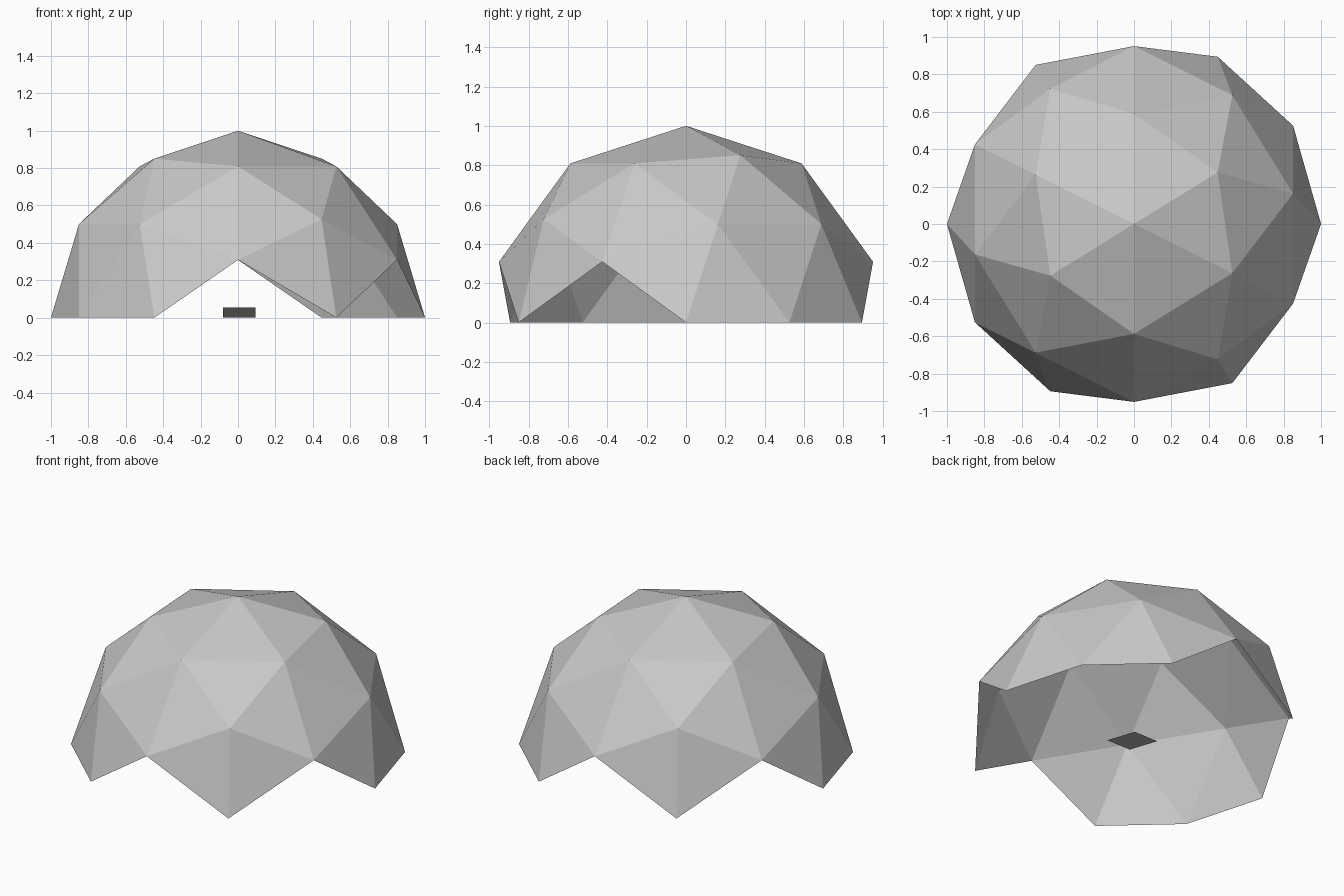
import bpy, bmesh, math
from itertools import combinations, product
from mathutils import Vector, Matrix

cube = bpy.data.objects.get("Cube")
if cube:
    bpy.data.objects.remove(cube, do_unlink=True)

# Single light grey material
grey = bpy.data.materials.new("light_grey")
grey.use_nodes = True
colour = (0.58, 0.58, 0.58, 1)
grey.diffuse_color = colour
grey.node_tree.nodes["Principled BSDF"].inputs["Base Color"].default_value = colour


def add_object(name, bm):
    mesh = bpy.data.meshes.new(name)
    bm.to_mesh(mesh)
    bm.free()
    mesh.materials.append(grey)
    obj = bpy.data.objects.new(name, mesh)
    bpy.context.collection.objects.link(obj)
    return obj


# Geodesic points: icosahedron corners plus edge midpoints pushed to the sphere
phi = (1 + math.sqrt(5)) / 2
corners = []
for a, b in product((-1, 1), (-phi, phi)):
    corners += [Vector(p).normalized() for p in ((0, a, b), (a, b, 0), (b, 0, a))]
middles = [(p + q).normalized() for p, q in combinations(corners, 2)
           if (p - q).length < 1.1]

# Dome shell: hull of the points, keeping only triangles wholly above ground
turn = Matrix.Rotation(-math.atan(phi), 3, 'Z')
bm = bmesh.new()
for p in corners + middles:
    bm.verts.new(turn @ p)
bmesh.ops.convex_hull(bm, input=bm.verts[:])
bmesh.ops.recalc_face_normals(bm, faces=bm.faces[:])
bmesh.ops.delete(bm, geom=[v for v in bm.verts if v.co.z < -0.01], context='VERTS')
add_object("dome_shell", bm)

# Small tilted panel on the floor, raised at its front edge
bm = bmesh.new()
corners = [(-0.08, -0.135, 0.055), (0.094, -0.135, 0.055),
           (0.094, 0.12, 0), (-0.08, 0.12, 0)]
bm.faces.new([bm.verts.new(p) for p in corners])
add_object("floor_panel", bm)
